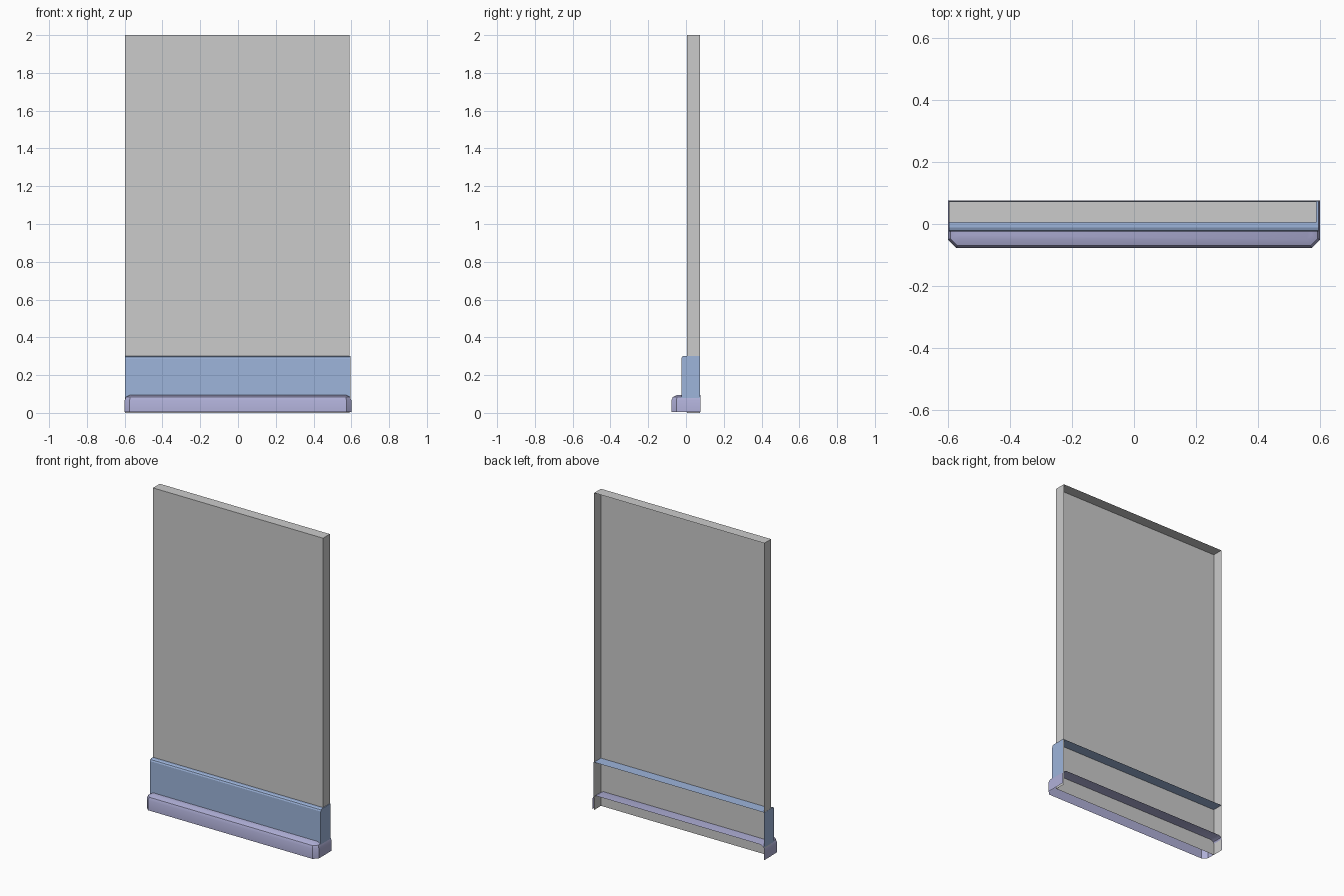
import bpy, bmesh

if "Cube" in bpy.data.objects:
    bpy.data.objects.remove(bpy.data.objects["Cube"])


def loft(name, levels, color=None):
    """Open-backed, open-bottomed shell: stacked plan outlines plus a top cap."""
    bm = bmesh.new()
    rows = [[bm.verts.new((x, y, z)) for x, y in plan] for plan, z in levels]
    for low, high in zip(rows, rows[1:]):
        for i in range(len(low) - 1):
            bm.faces.new((low[i], low[i + 1], high[i + 1], high[i]))
    bm.faces.new(rows[-1])
    me = bpy.data.meshes.new(name)
    bm.to_mesh(me)
    bm.free()
    ob = bpy.data.objects.new(name, me)
    bpy.context.collection.objects.link(ob)
    if color:
        mat = bpy.data.materials.new(name + "_paint")
        mat.diffuse_color = (*color, 1)
        mat.use_nodes = True
        mat.node_tree.nodes["Principled BSDF"].inputs["Base Color"].default_value = mat.diffuse_color
        me.materials.append(mat)
    return ob


def u_plan(left, right, front, back):
    return [(left, back), (left, front), (right, front), (right, back)]


def base_plan(inset):
    # U outline with clipped front corners
    x, y, c = 0.6 - inset, -0.077 + inset, 0.026 - inset * 0.4
    right = [(x - c, y), (x, y + c), (x, 0.076)]
    return [(-px, py) for px, py in reversed(right)] + right


# Wall panel
wall = u_plan(-0.597, 0.59, 0.005, 0.073)
loft("wall_panel", [(wall, 0.0), (wall, 2.0)])

# Lower board with a small bevel along its top front edge
board = [(u_plan(-0.5975, 0.595, front, 0.0735), z)
         for front, z in ((-0.025, 0.08), (-0.025, 0.288),
                          (-0.021, 0.297), (-0.012, 0.301))]
loft("lower_board", board, (0.34, 0.46, 0.71))

# Base moulding with rounded top edge
moulding = [(base_plan(i), z)
            for i, z in ((0, 0.004), (0, 0.067), (0.007, 0.084), (0.027, 0.094))]
base = loft("base_moulding", moulding, (0.43, 0.43, 0.68))

# Smooth the rounded edge, keep corners crisp
bpy.context.view_layer.objects.active = base
base.select_set(True)
bpy.ops.object.shade_smooth_by_angle(angle=0.7)
